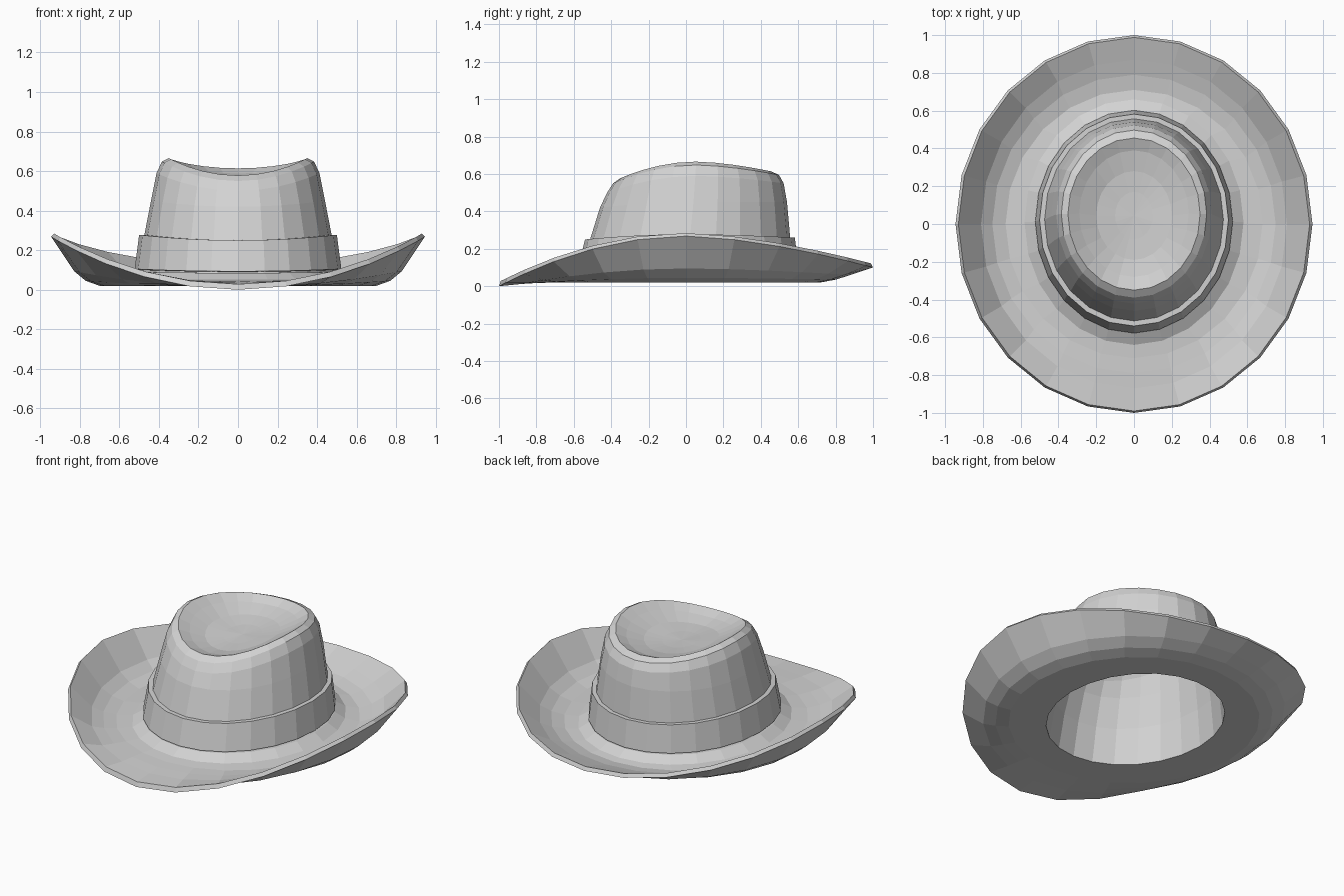
import bpy
import bmesh
from math import sin, cos, tau

SIDES = 24
SHELL = 0.025  # felt thickness

default_cube = bpy.data.objects.get("Cube")
if default_cube:
    bpy.data.objects.remove(default_cube, do_unlink=True)

felt = bpy.data.materials.new("grey_felt")
felt.use_nodes = True
felt_colour = (0.65, 0.65, 0.65, 1)
felt.diffuse_color = felt_colour
felt.node_tree.nodes["Principled BSDF"].inputs["Base Color"].default_value = felt_colour


def add_ring(bm, row):
    """Oval ring: half width, front reach, back reach, then side, front and back heights."""
    width, front, back, side_z, front_z, back_z = row
    centre, depth = (back - front) / 2, (back + front) / 2
    verts = []
    for i in range(SIDES):
        angle = tau * i / SIDES
        c = sin(angle)
        end_z, power = (front_z, 1.95) if c < 0 else (back_z, 1.6)
        z = side_z + (end_z - side_z) * abs(c) ** power
        verts.append(bm.verts.new((width * cos(angle), centre + depth * c, z)))
    return verts


def bridge(bm, a, b):
    for i in range(SIDES):
        j = (i + 1) % SIDES
        bm.faces.new((a[i], a[j], b[j], b[i]))


def cap(bm, ring, y, z):
    pole = bm.verts.new((0, y, z))
    for i in range(SIDES):
        bm.faces.new((ring[i], ring[(i + 1) % SIDES], pole))


def finish(bm, name):
    bmesh.ops.recalc_face_normals(bm, faces=bm.faces)
    mesh = bpy.data.meshes.new(name)
    bm.to_mesh(mesh)
    bm.free()
    mesh.materials.append(felt)
    obj = bpy.data.objects.new(name, mesh)
    bpy.context.collection.objects.link(obj)
    return obj


def closed_loop(name, rows):
    """Sweep a closed cross-section around the hat."""
    bm = bmesh.new()
    rings = [add_ring(bm, row) for row in rows]
    for a, b in zip(rings, rings[1:] + rings[:1]):
        bridge(bm, a, b)
    return finish(bm, name)


# Brim: underside from the head opening outwards, rolled rim, then the top back in
brim_under = [
    (0.475, 0.53, 0.555, 0.02, 0.02, 0.02),
    (0.70, 0.72, 0.72, 0.02, 0.02, 0.02),
    (0.77, 0.80, 0.80, 0.045, 0.017, 0.035),
    (0.83, 0.88, 0.88, 0.095, 0.012, 0.06),
    (0.945, 1.0, 1.0, 0.268, 0.0, 0.10),
]
brim_top = [
    (0.93, 0.99, 0.988, 0.284, 0.028, 0.122),
    (0.81, 0.87, 0.87, 0.118, 0.036, 0.085),
    (0.75, 0.79, 0.79, 0.072, 0.042, 0.06),
    (0.68, 0.71, 0.71, 0.046, 0.046, 0.046),
    (0.58, 0.64, 0.66, 0.052, 0.052, 0.052),
    (0.52, 0.575, 0.60, 0.09, 0.085, 0.085),
    (0.49, 0.545, 0.57, 0.09, 0.085, 0.085),
]
closed_loop("brim", brim_under + brim_top)

# Hat band around the foot of the crown
closed_loop("hat_band", [
    (0.49, 0.54, 0.57, 0.10, 0.09, 0.09),
    (0.523, 0.578, 0.602, 0.105, 0.093, 0.093),
    (0.50, 0.54, 0.582, 0.278, 0.25, 0.26),
    (0.472, 0.51, 0.555, 0.278, 0.25, 0.26),
])

# Crown: tapered wall and rounded shoulder, then the dented top
wall = [
    (0.50, 0.555, 0.58, 0.046, 0.046, 0.046),
    (0.475, 0.513, 0.557, 0.27, 0.25, 0.26),
    (0.44, 0.46, 0.54, 0.45, 0.42, 0.45),
    (0.412, 0.422, 0.522, 0.59, 0.50, 0.55),
    (0.385, 0.39, 0.497, 0.648, 0.55, 0.595),
    (0.35, 0.35, 0.455, 0.666, 0.578, 0.614),
]
dent = [
    (0.29, 0.28, 0.39, 0.628, 0.558, 0.588),
    (0.20, 0.19, 0.28, 0.578, 0.545, 0.566),
    (0.10, 0.08, 0.17, 0.557, 0.546, 0.556),
]
inner_wall = [tuple(v - SHELL for v in row) for row in wall]
inner_dent = [row[:3] + tuple(z - SHELL for z in row[3:]) for row in dent]

bm = bmesh.new()
hems = []
for rows, pole_z in ((wall + dent, 0.55), (inner_wall + inner_dent, 0.55 - SHELL)):
    rings = [add_ring(bm, row) for row in rows]
    for a, b in zip(rings, rings[1:]):
        bridge(bm, a, b)
    cap(bm, rings[-1], 0.045, pole_z)
    hems.append(rings[0])
bridge(bm, *hems)
finish(bm, "crown")
